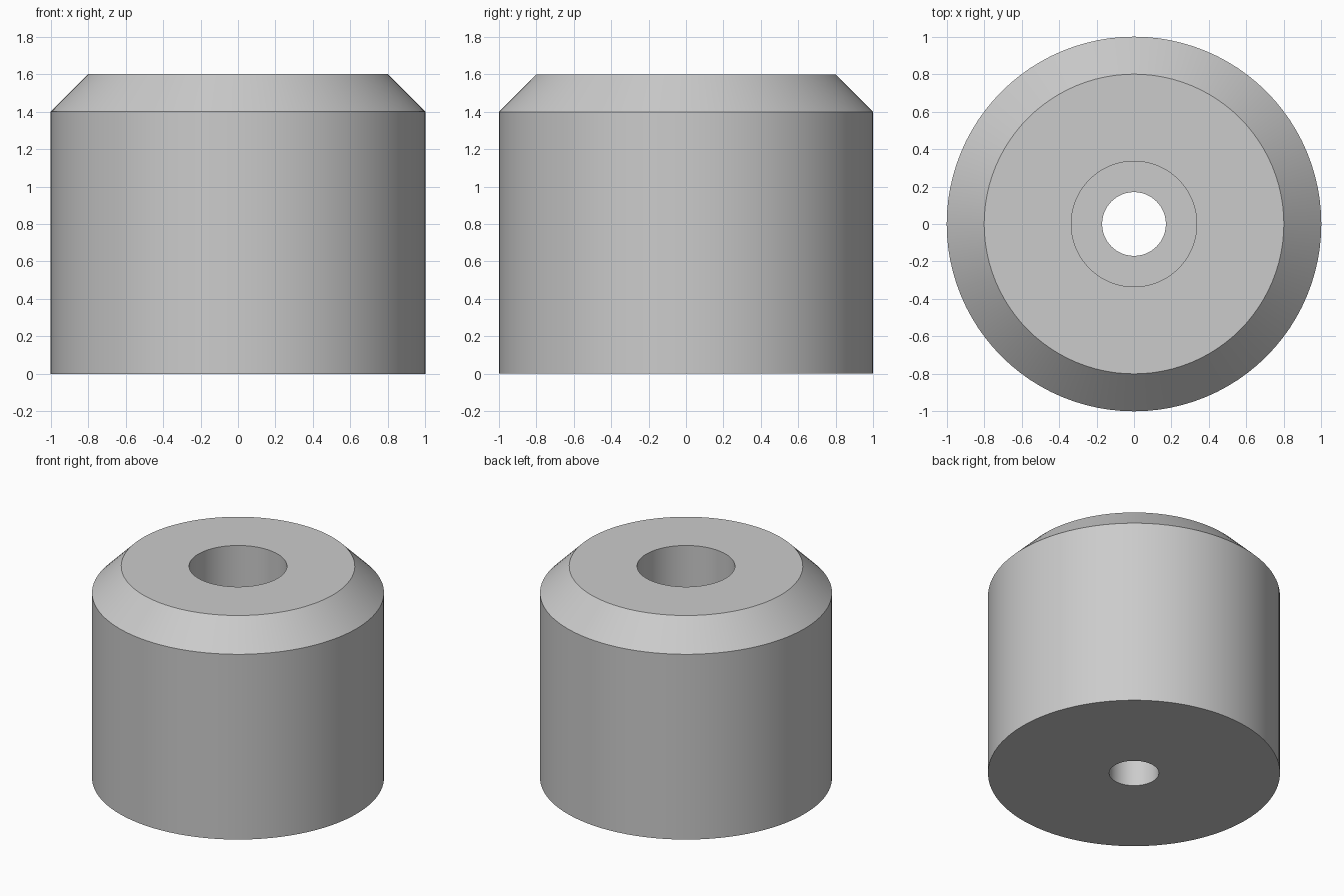
import bpy
import bmesh
import math

cube = bpy.data.objects.get("Cube")
if cube:
    bpy.data.objects.remove(cube, do_unlink=True)

SIDES = 96

# Plain grey material
grey = bpy.data.materials.new("plain grey")
grey.use_nodes = True
color = (0.6, 0.6, 0.6, 1)
grey.diffuse_color = color
grey.node_tree.nodes["Principled BSDF"].inputs["Base Color"].default_value = color

# Closed cross-section (radius, height): body, chamfer, counterbore, through hole
profile = [(0.17, 0), (1, 0), (1, 1.4), (0.8, 1.6),
           (0.335, 1.6), (0.335, 0.6), (0.17, 0.6)]

# Revolve the section around the z axis
bm = bmesh.new()
verts = [bm.verts.new((r, 0, z)) for r, z in profile]
edges = [bm.edges.new((a, b)) for a, b in zip(verts, verts[1:] + verts[:1])]
bmesh.ops.spin(bm, geom=verts + edges, cent=(0, 0, 0), axis=(0, 0, 1),
               angle=math.tau, steps=SIDES, use_merge=False)
bmesh.ops.remove_doubles(bm, verts=bm.verts[:], dist=0.0005)
bmesh.ops.recalc_face_normals(bm, faces=bm.faces[:])

mesh = bpy.data.meshes.new("chamfered_foot")
bm.to_mesh(mesh)
bm.free()
mesh.materials.append(grey)
foot = bpy.data.objects.new("chamfered_foot", mesh)
bpy.context.collection.objects.link(foot)

# Smooth round walls, sharp rims
bpy.ops.object.select_all(action="DESELECT")
foot.select_set(True)
bpy.context.view_layer.objects.active = foot
bpy.ops.object.shade_smooth_by_angle(angle=math.radians(30))
